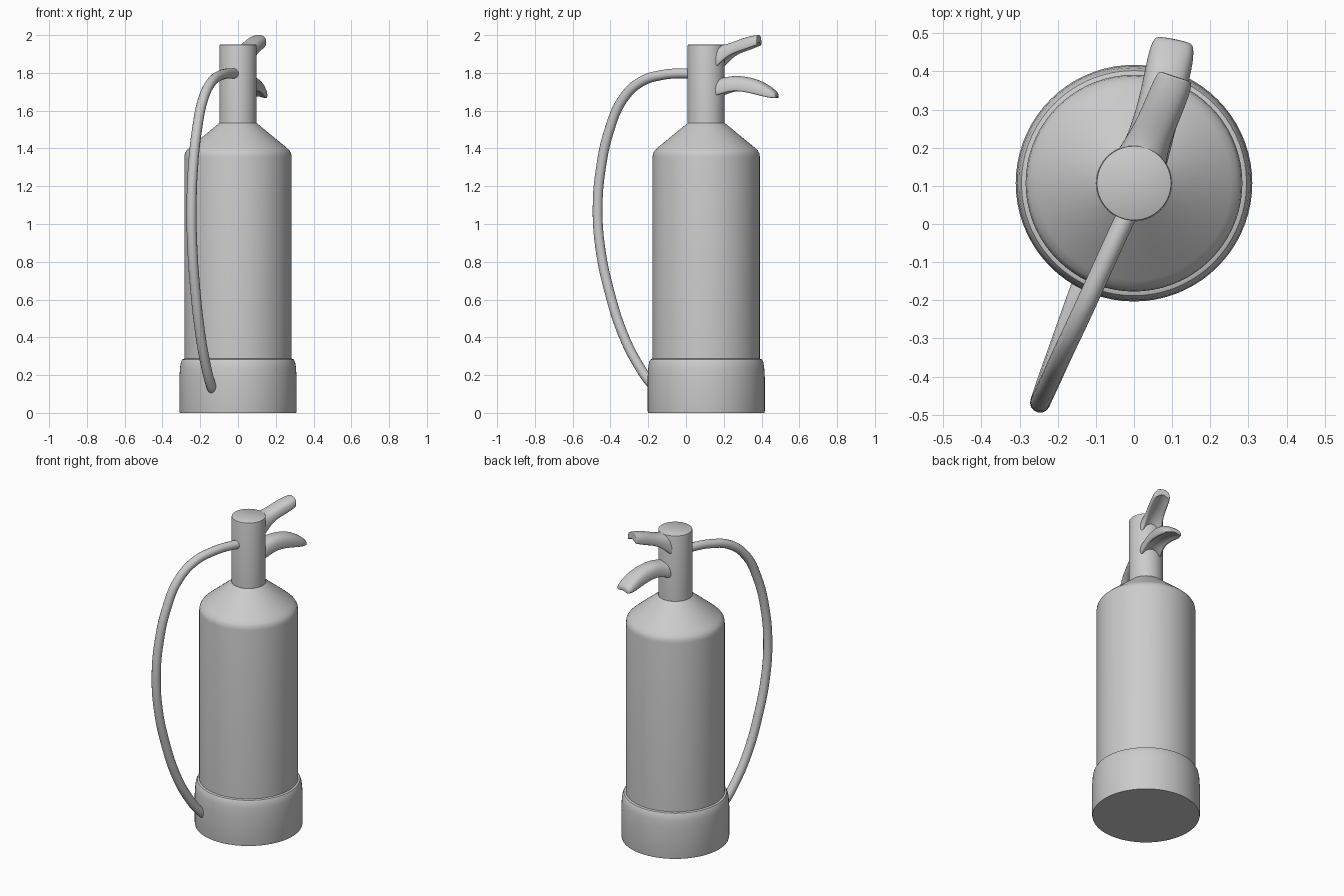
import bpy, bmesh, math
from mathutils import Vector

if "Cube" in bpy.data.objects:
    bpy.data.objects.remove(bpy.data.objects["Cube"])

AXIS_Y = 0.107  # the tank axis sits behind the origin because of the hose


def finish(name, bm, angle=35):
    bmesh.ops.recalc_face_normals(bm, faces=bm.faces)
    me = bpy.data.meshes.new(name)
    bm.to_mesh(me)
    bm.free()
    ob = bpy.data.objects.new(name, me)
    bpy.context.collection.objects.link(ob)
    bpy.ops.object.select_all(action='DESELECT')
    ob.select_set(True)
    bpy.context.view_layer.objects.active = ob
    bpy.ops.object.shade_smooth_by_angle(angle=math.radians(angle))
    return ob


def bridge(bm, rings):
    n = len(rings[0])
    for a, b in zip(rings, rings[1:]):
        for i in range(n):
            j = (i + 1) % n
            bm.faces.new((a[i], a[j], b[j], b[i]))
    bm.faces.new(rings[0][::-1])
    bm.faces.new(rings[-1])


def lathe(name, profile, n=72):
    bm = bmesh.new()
    rings = [[bm.verts.new((r * math.cos(math.tau * i / n),
                            AXIS_Y + r * math.sin(math.tau * i / n), z))
              for i in range(n)] for r, z in profile]
    bridge(bm, rings)
    return finish(name, bm)


# Arched lever section: rounded above, hollow below (u across, v bottom to top)
SECTION = [(-1, 0), (-1, .5), (-.75, .9), (0, 1.03), (.75, .9), (1, .5), (1, 0),
           (.75, 0), (.6, .2), (0, .35), (-.6, .2), (-.75, 0)]


def lever(name, stations):
    bm = bmesh.new()
    rings = []
    last = len(stations) - 1
    for k, (x, y, bottom, top, half) in enumerate(stations):
        a, b = stations[max(k - 1, 0)], stations[min(k + 1, last)]
        d = Vector((b[0] - a[0], b[1] - a[1])).normalized()
        rings.append([bm.verts.new((x + d.y * u * half, y - d.x * u * half,
                                    bottom + v * (top - bottom)))
                      for u, v in SECTION])
    bridge(bm, rings)
    ob = finish(name, bm, 60)
    ob.modifiers.new("smooth", 'SUBSURF').levels = 2
    ob.modifiers["smooth"].render_levels = 2
    return ob


# Base cup
lathe("base_cup", [(.308, 0), (.31, .01), (.31, .19), (.307, .24), (.302, .27),
                   (.295, .283), (.285, .287)])

# Tank with sloped shoulder
lathe("tank", [(.284, .25), (.284, 1.355), (.281, 1.375), (.272, 1.39),
               (.255, 1.406), (.099, 1.534)])

# Valve neck
lathe("valve_neck", [(.098, 1.51), (.098, 1.944), (.097, 1.948), (.094, 1.95)])

# Upper and lower squeeze levers: x, y, bottom, top, half width
lever("upper_lever", [
    (.005, .13, 1.81, 1.948, .075), (.022, .175, 1.82, 1.948, .066),
    (.04, .22, 1.875, 1.952, .056), (.062, .27, 1.905, 1.972, .052),
    (.085, .325, 1.922, 1.992, .052), (.103, .37, 1.94, 2.0, .05),
    (.108, .384, 1.945, 2.002, .045), (.109, .387, 1.946, 2.002, .042)])
lever("lower_lever", [
    (.01, .14, 1.67, 1.77, .07), (.035, .2, 1.685, 1.775, .062),
    (.05, .25, 1.705, 1.787, .058), (.07, .32, 1.70, 1.782, .058),
    (.087, .39, 1.682, 1.763, .06), (.098, .445, 1.668, 1.732, .06),
    (.104, .475, 1.665, 1.705, .053), (.106, .485, 1.665, 1.695, .045)])

# Hose from the neck down to the base cup
path = [(0, .06, 1.793), (-.03, 0, 1.797), (-.085, -.12, 1.79), (-.14, -.24, 1.752),
        (-.185, -.335, 1.66), (-.217, -.405, 1.50), (-.238, -.45, 1.30),
        (-.246, -.468, 1.08), (-.241, -.452, .86), (-.225, -.405, .64),
        (-.20, -.335, .42), (-.17, -.25, .25), (-.143, -.175, .145), (-.13, -.14, .115)]
cu = bpy.data.curves.new("hose", 'CURVE')
cu.dimensions = '3D'
cu.bevel_depth = .0265
cu.bevel_resolution = 5
cu.resolution_u = 6
cu.use_fill_caps = True
sp = cu.splines.new('BEZIER')
sp.bezier_points.add(len(path) - 1)
for p, co in zip(sp.bezier_points, path):
    p.co = co
    p.handle_left_type = p.handle_right_type = 'AUTO'
bpy.context.collection.objects.link(bpy.data.objects.new("hose", cu))
